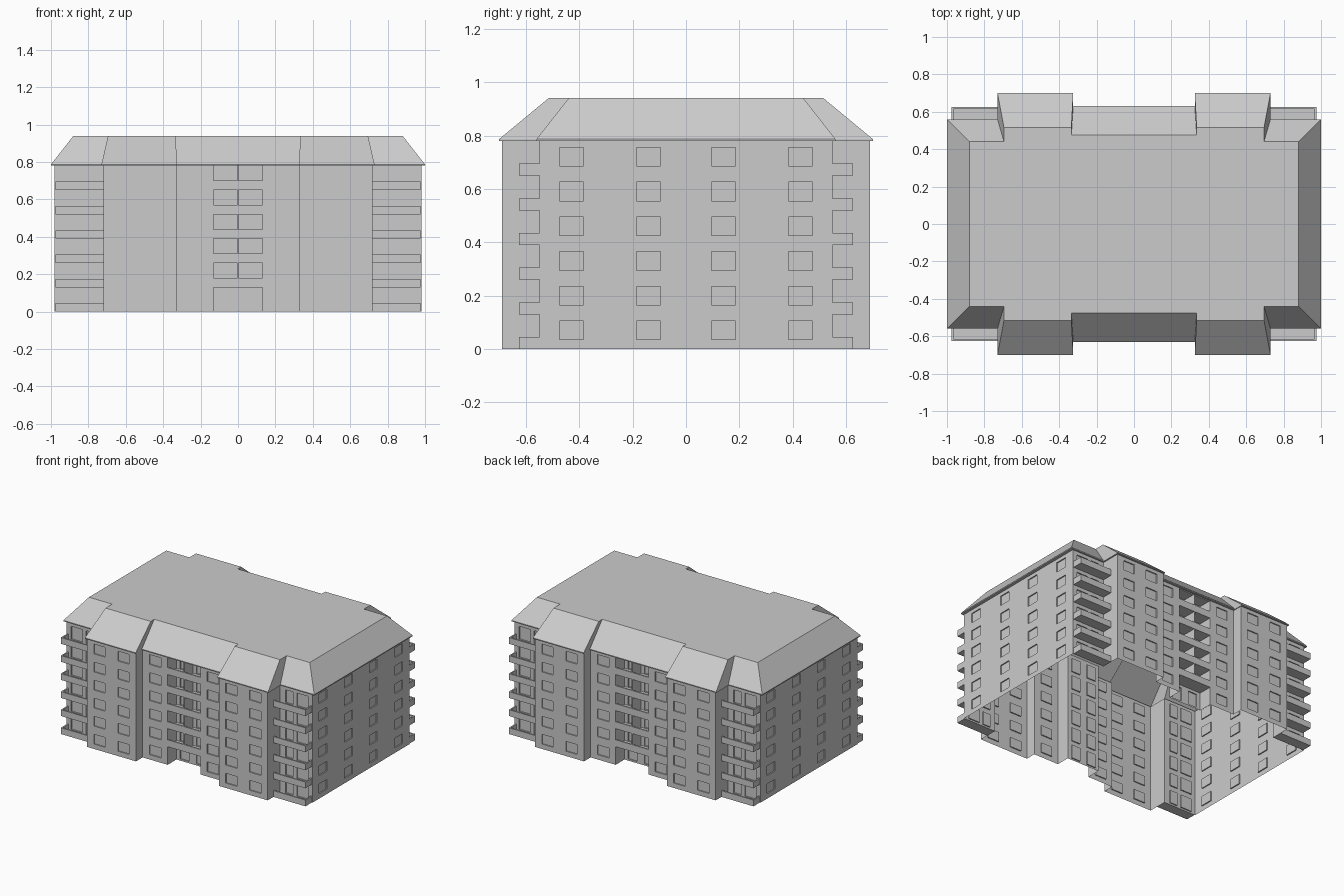
import bpy, bmesh
from mathutils import Vector

if "Cube" in bpy.data.objects:
    bpy.data.objects.remove(bpy.data.objects["Cube"])

FLOORS, STEP, WALL_TOP = 6, 0.13, 0.78
REVEAL = 0.008
YC, YR = 0.615, 0.515          # centre wall and recess back


def finish(name, bm, axes=(False, False)):
    bmesh.ops.remove_doubles(bm, verts=bm.verts, dist=1e-5)
    me = bpy.data.meshes.new(name)
    bm.to_mesh(me)
    bm.free()
    ob = bpy.data.objects.new(name, me)
    bpy.context.collection.objects.link(ob)
    if any(axes):
        m = ob.modifiers.new("mirror", 'MIRROR')
        m.use_axis = (axes[0], axes[1], False)
    return ob


def box(bm, lo, hi):
    ret = bmesh.ops.create_cube(bm, size=1)
    for v in ret['verts']:
        v.co = Vector([a + (c + 0.5) * (b - a) for a, b, c in zip(lo, hi, v.co)])


def wall(bm, p0, p1, columns=(), sill=0.035, head=0.105):
    """Wall panel with recessed windows; columns = (centre, width) along the wall."""
    p0, p1 = Vector((*p0, 0)), Vector((*p1, 0))
    d = (p1 - p0).normalized()
    inward = Vector((-d.y, d.x, 0)) * REVEAL
    us, zs = [0.0], [0.0]
    for c, w in columns:
        us += [c - w / 2, c + w / 2]
    us.append((p1 - p0).length)
    if columns:
        for f in range(FLOORS):
            zs += [f * STEP + sill, f * STEP + head]
    zs.append(WALL_TOP)

    def quad(pts):
        bm.faces.new([bm.verts.new(p) for p in pts])

    for i in range(len(us) - 1):
        for j in range(len(zs) - 1):
            q = [p0 + d * u + Vector((0, 0, z)) for u, z in (
                (us[i], zs[j]), (us[i + 1], zs[j]),
                (us[i + 1], zs[j + 1]), (us[i], zs[j + 1]))]
            if i % 2 and j % 2:
                r = [p + inward for p in q]
                quad(r)
                for k in range(4):
                    n = (k + 1) % 4
                    quad([q[k], q[n], r[n], r[k]])
            else:
                quad(q)


# Walls: one quarter of the shell, mirrored both ways
bm = bmesh.new()
wall(bm, (0, -YR), (0.13, -YR), [(0.065, 0.07)], 0.012, 0.11)
wall(bm, (0.13, -YR), (0.13, -YC))
wall(bm, (0.13, -YC), (0.33, -YC), [(0.10, 0.09)])
wall(bm, (0.33, -YC), (0.33, -0.69))
wall(bm, (0.33, -0.69), (0.72, -0.69), [(0.10, 0.09), (0.29, 0.09)])
wall(bm, (0.72, -0.69), (0.72, -0.55))
wall(bm, (0.72, -0.55), (0.98, -0.55), [(0.075, 0.06), (0.18, 0.09)], 0.012, 0.105)
wall(bm, (0.98, -0.55), (0.98, 0), [(0.12, 0.09), (0.41, 0.09)])
finish("walls", bm, (True, True))

# Corner balconies: floor slab, front parapet, end parapet
bm = bmesh.new()
for f in range(FLOORS):
    z = f * STEP
    box(bm, (0.72, -0.615, z), (0.965, -0.55, z + 0.008))
    box(bm, (0.72, -0.625, z), (0.975, -0.615, z + 0.045))
    box(bm, (0.965, -0.615, z), (0.975, -0.55, z + 0.045))
finish("corner_balconies", bm, (True, True))

# Central loggias: slabs and parapets inside the recess
bm = bmesh.new()
for f in range(1, FLOORS + 1):
    z = f * STEP
    box(bm, (-0.13, -YC + 0.01, z), (0.13, -YR, z + 0.008))
    if f < FLOORS:
        box(bm, (-0.13, -YC, z), (0.13, -YC + 0.01, z + 0.05))
finish("loggia_balconies", bm, (False, True))

# Divider between paired loggias
bm = bmesh.new()
box(bm, (-0.003, -YC + 0.001, STEP), (0.003, -YR, WALL_TOP))
finish("loggia_divider", bm, (False, True))


# Roof: soffit, fascia and mansard slopes lofted through matching outlines
def outline(quarter, z):
    """Expand a quarter outline (centre to corner) into a closed loop."""
    q = list(quarter)
    r = q[::-1]
    pts = [(x, -y) for x, y in q] + [(x, y) for x, y in r]
    pts += [(-x, y) for x, y in q] + [(-x, -y) for x, y in r]
    return [(x, y, z) for x, y in pts]


under = [(0.33, YC), (0.33, 0.69), (0.72, 0.69), (0.72, 0.55), (0.98, 0.55)]
eave = [(0.325, 0.63), (0.325, 0.70), (0.73, 0.70), (0.73, 0.56), (1.0, 0.56)]
top = [(0.335, 0.475), (0.335, 0.515), (0.695, 0.515), (0.695, 0.44), (0.88, 0.44)]
bm = bmesh.new()
loops = [[bm.verts.new(p) for p in outline(q, z)] for q, z in (
    (under, 0.78), (eave, 0.78), (eave, 0.787), (top, 0.94))]
for a, b in zip(loops, loops[1:]):
    for i in range(len(a)):
        n = (i + 1) % len(a)
        bm.faces.new([a[i], a[n], b[n], b[i]])
bm.faces.new(loops[-1])
finish("roof", bm)
